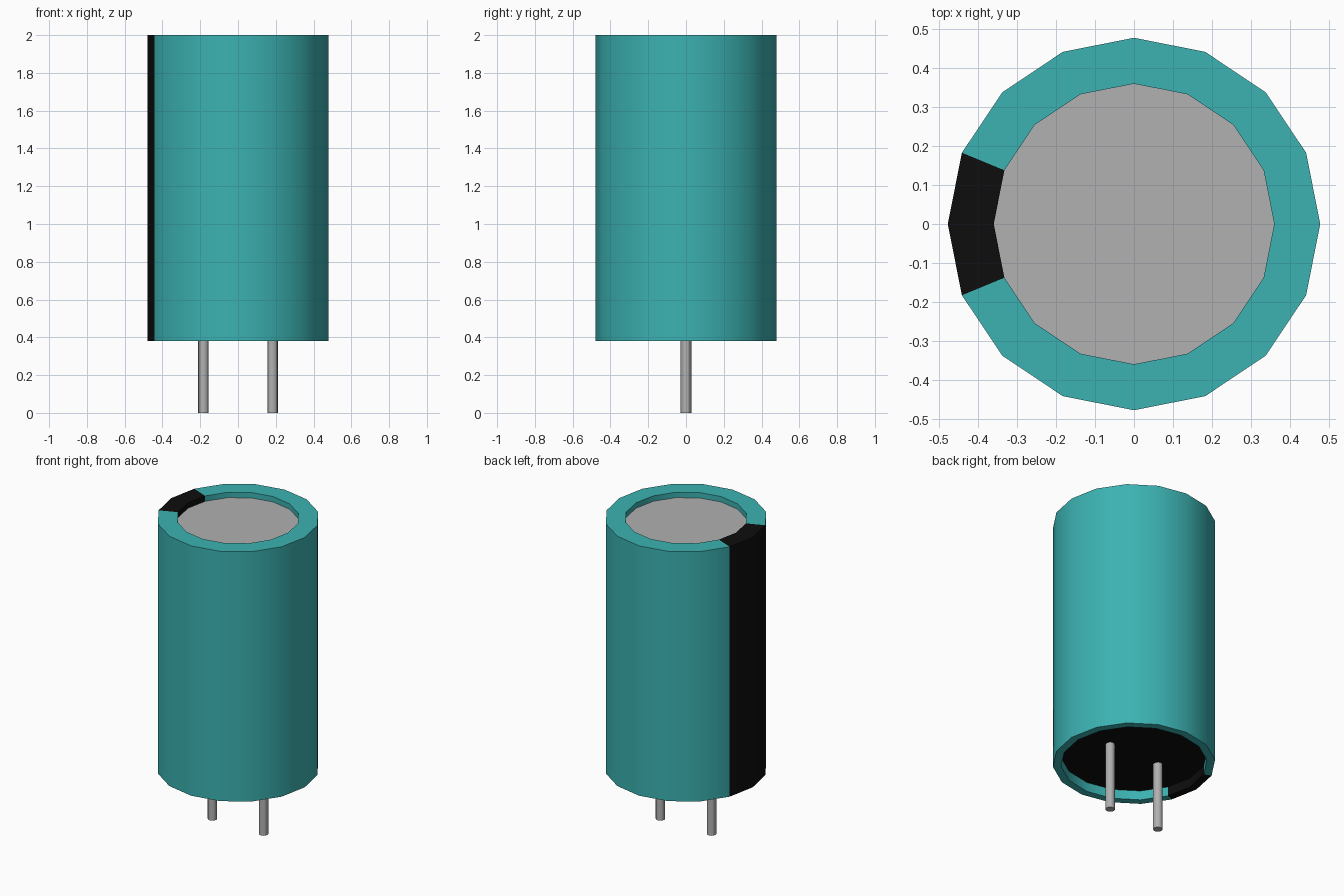
import bpy
import bmesh
import math

cube = bpy.data.objects.get("Cube")
if cube:
    bpy.data.objects.remove(cube, do_unlink=True)

SIDES = 16
R_OUT, R_TOP, R_BOTTOM = 0.478, 0.36, 0.43
Z_BOTTOM, Z_BASE, Z_CAP, Z_TOP = 0.38, 0.44, 1.965, 2.0


def material(name, color):
    mat = bpy.data.materials.new(name)
    mat.use_nodes = True
    mat.diffuse_color = (*color, 1)
    bsdf = next(n for n in mat.node_tree.nodes if n.type == 'BSDF_PRINCIPLED')
    bsdf.inputs["Base Color"].default_value = (*color, 1)
    bsdf.inputs["Roughness"].default_value = 0.6
    return mat


teal = material("teal sleeve", (0.045, 0.445, 0.445))
black = material("black", (0.004, 0.004, 0.004))
metal = material("grey metal", (0.44, 0.44, 0.44))


def finish(name, bm, mats):
    """Turn a bmesh into an object, smooth except at hard edges."""
    mesh = bpy.data.meshes.new(name)
    bm.to_mesh(mesh)
    bm.free()
    for mat in mats:
        mesh.materials.append(mat)
    obj = bpy.data.objects.new(name, mesh)
    bpy.context.collection.objects.link(obj)
    bpy.ops.object.select_all(action='DESELECT')
    obj.select_set(True)
    bpy.context.view_layer.objects.active = obj
    bpy.ops.object.shade_smooth_by_angle(angle=math.radians(30))
    return obj


def ring(bm, radius, z):
    return [bm.verts.new((radius * math.cos(math.tau * i / SIDES),
                          radius * math.sin(math.tau * i / SIDES), z))
            for i in range(SIDES)]


# Sleeve: lathed wall with rolled-in rims, black stripe along the -x side
bm = bmesh.new()
profile = [(R_BOTTOM, Z_BASE), (R_BOTTOM, Z_BOTTOM), (R_OUT, Z_BOTTOM),
           (R_OUT, Z_TOP), (R_TOP, Z_TOP), (R_TOP, Z_CAP)]
rings = [ring(bm, r, z) for r, z in profile]
for low, high in zip(rings, rings[1:]):
    for i in range(SIDES):
        j = (i + 1) % SIDES
        face = bm.faces.new((low[i], low[j], high[j], high[i]))
        face.material_index = 1 if i in (SIDES // 2 - 1, SIDES // 2) else 0
finish("sleeve", bm, [teal, black])

# Recessed metal top, facing up
bm = bmesh.new()
bm.faces.new(ring(bm, R_TOP, Z_CAP))
finish("top_cap", bm, [metal])

# Recessed black base, facing down
bm = bmesh.new()
bm.faces.new(ring(bm, R_BOTTOM, Z_BASE)[::-1])
finish("base_seal", bm, [black])

# Wire leads
for name, x in (("left_lead", 0.183), ("right_lead", -0.183)):
    bm = bmesh.new()
    bmesh.ops.create_cone(bm, cap_ends=True, segments=12, radius1=0.028,
                          radius2=0.028, depth=Z_BASE)
    bmesh.ops.translate(bm, verts=bm.verts, vec=(x, 0, Z_BASE / 2))
    finish(name, bm, [metal])
